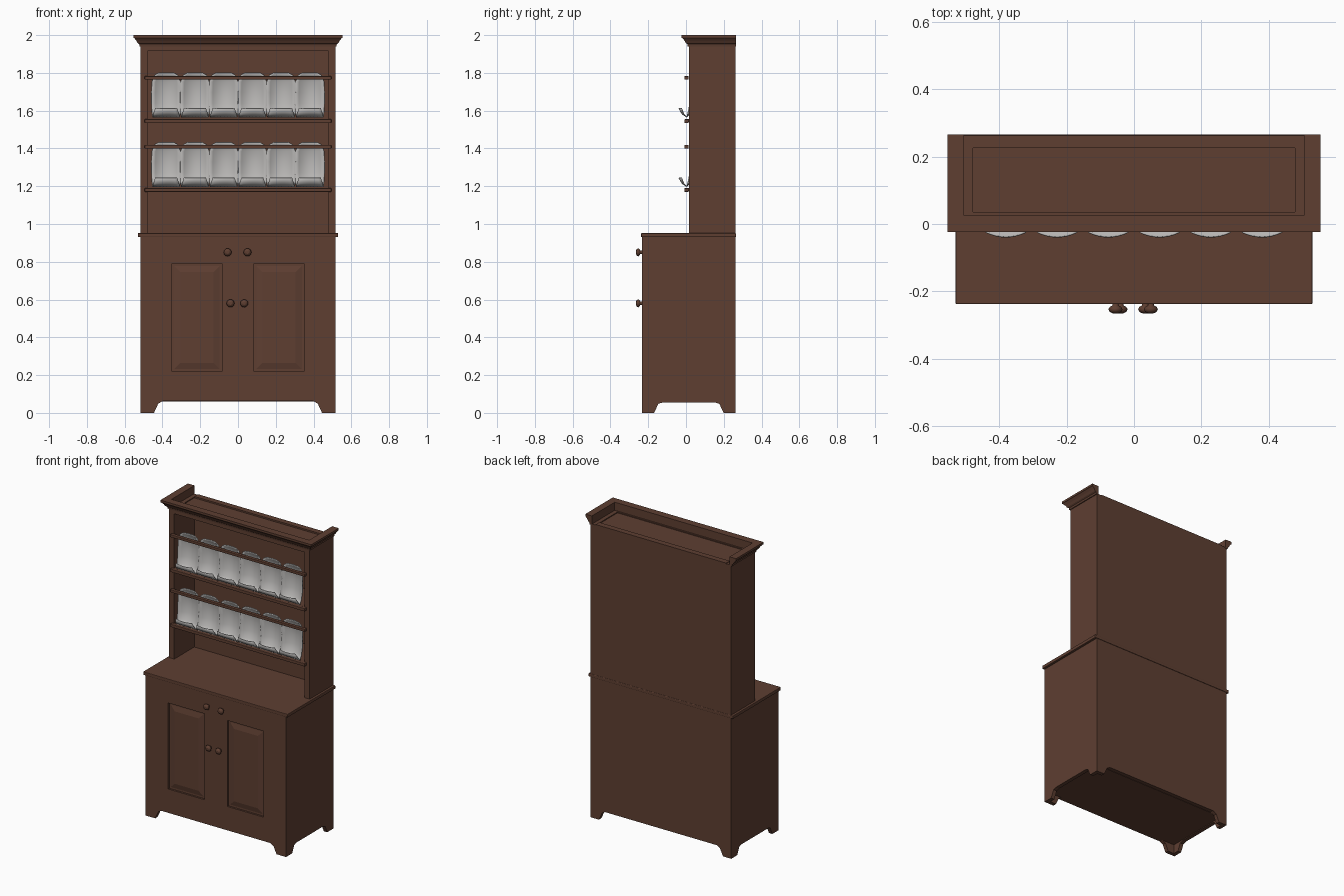
import bpy, bmesh, math
from mathutils import Vector

if "Cube" in bpy.data.objects:
    bpy.data.objects.remove(bpy.data.objects["Cube"])

def material(name, col):
    m = bpy.data.materials.new(name)
    m.diffuse_color = (*col, 1)
    m.use_nodes = True
    m.node_tree.nodes["Principled BSDF"].inputs["Base Color"].default_value = m.diffuse_color
    return m

WOOD = material("brown wood", (0.112, 0.049, 0.031))
CHINA = material("grey china", (0.47, 0.46, 0.45))

def finish(name, bm, mat):
    bmesh.ops.recalc_face_normals(bm, faces=bm.faces[:])
    me = bpy.data.meshes.new(name)
    bm.to_mesh(me)
    bm.free()
    me.materials.append(mat)
    ob = bpy.data.objects.new(name, me)
    bpy.context.collection.objects.link(ob)
    return ob

def box(name, x0, x1, y0, y1, z0, z1, bevel=0):
    bm = bmesh.new()
    bmesh.ops.create_cube(bm, size=1)
    for v in bm.verts:
        v.co = ((x0 + x1) / 2 + v.co.x * (x1 - x0), (y0 + y1) / 2 + v.co.y * (y1 - y0),
                (z0 + z1) / 2 + v.co.z * (z1 - z0))
    if bevel:
        bmesh.ops.bevel(bm, geom=bm.edges[:], offset=bevel, segments=2, affect='EDGES', profile=0.5)
    return finish(name, bm, WOOD)

def board(name, pts, to3d, thickness):
    """Flat outline in 2D, mapped to 3D and extruded."""
    bm = bmesh.new()
    f = bm.faces.new([bm.verts.new(to3d(*p)) for p in pts])
    r = bmesh.ops.extrude_face_region(bm, geom=[f])
    vs = [g for g in r['geom'] if isinstance(g, bmesh.types.BMVert)]
    bmesh.ops.translate(bm, verts=vs, vec=thickness)
    return finish(name, bm, WOOD)

def footed(a, b, top, foot, arch):
    """Outline of a board with bracket feet at both ends."""
    left = [(foot, 0), (foot + 0.012, 0.025), (foot + 0.022, 0.048), (foot + 0.045, arch)]
    return ([(a, top), (a, 0)] + [(a + u, z) for u, z in left]
            + [(b - u, z) for u, z in reversed(left)] + [(b, 0), (b, top)])

# Lower cabinet: front, back and sides with bracket feet
W, FY, BY = 0.515, -0.232, 0.262
board("front_base", footed(-W, W, 0.22, 0.07, 0.062), lambda u, z: (u, FY, z), Vector((0, 0.025, 0)))
board("cabinet_back", footed(-W, W, 0.935, 0.06, 0.062), lambda u, z: (u, BY, z), Vector((0, -0.025, 0)))
for s, n in ((-1, "left"), (1, "right")):
    board(n + "_cabinet_side", footed(FY + 0.001, BY - 0.001, 0.935, 0.062, 0.055),
          lambda u, z: (s * W, u, z), Vector((-s * 0.025, 0, 0)))
    # Door frame and raised door panel
    box(n + "_front_stile", *sorted((s * 0.35, s * W)), FY, FY + 0.025, 0.22, 0.935)
    bm = bmesh.new()
    rings = []
    for inset, y in ((0, FY + 0.012), (0.012, FY + 0.012), (0.045, FY + 0.004)):
        a, b, lo, hi = s * (0.085 + inset), s * (0.35 - inset), 0.22 + inset, 0.79 - inset
        rings.append([bm.verts.new(p) for p in ((a, y, lo), (b, y, lo), (b, y, hi), (a, y, hi))])
    for r, q in zip(rings, rings[1:]):
        for i in range(4):
            bm.faces.new((r[i], r[(i + 1) % 4], q[(i + 1) % 4], q[i]))
    bm.faces.new(rings[-1])
    bm.faces.new(rings[0][::-1])
    finish(n + "_door_panel", bm, WOOD)
box("door_centre_stile", -0.085, 0.085, FY, FY + 0.025, 0.22, 0.79)
box("front_top_rail", -0.35, 0.35, FY, FY + 0.025, 0.79, 0.935)
box("cabinet_floor", -0.49, 0.49, -0.207, 0.237, 0.06, 0.075)
box("counter_top", -0.53, 0.53, -0.238, 0.265, 0.93, 0.952, 0.004)

# Turned knobs
def knob(name, x, z):
    prof = [(0.009, 0), (0.009, 0.010), (0.017, 0.014), (0.021, 0.021), (0.017, 0.029), (0.008, 0.033)]
    bm = bmesh.new()
    n = 12
    rings = [[bm.verts.new((x + r * math.cos(2 * math.pi * i / n), FY - d,
                            z + r * math.sin(2 * math.pi * i / n))) for i in range(n)] for r, d in prof]
    for r, q in zip(rings, rings[1:]):
        for i in range(n):
            bm.faces.new((r[i], r[(i + 1) % n], q[(i + 1) % n], q[i])).smooth = True
    bm.faces.new(rings[-1])
    bm.faces.new(rings[0])
    finish(name, bm, WOOD)

for i, (x, z) in enumerate(((-0.055, 0.85), (0.05, 0.85), (-0.04, 0.58), (0.033, 0.58))):
    knob("knob_%d" % (i + 1), x, z)

# Upper rack: sides, back, top, shelves and plate rails
for s, n in ((-1, "left"), (1, "right")):
    box(n + "_rack_side", *sorted((s * 0.478, s * 0.515)), 0.015, 0.263, 0.95, 1.946)
box("rack_back", -0.478, 0.478, 0.225, 0.263, 0.95, 1.95)
box("rack_top", -0.478, 0.478, 0.03, 0.225, 1.925, 1.94)
box("rack_top_rail", -0.478, 0.478, 0.015, 0.035, 1.915, 1.946)
for i, z in enumerate((1.175, 1.54)):
    box("shelf_%d" % (i + 1), -0.478, 0.478, 0.012, 0.225, z, z + 0.015)
    box("shelf_lip_%d" % (i + 1), -0.494, 0.494, -0.008, 0.0145, z - 0.005, z + 0.015, 0.003)
    box("plate_rail_%d" % (i + 1), -0.494, 0.494, -0.008, 0.0145, z + 0.225, z + 0.243, 0.003)

# Mitred cornice around front and sides
bm = bmesh.new()
prof = [(-0.01, 1.94), (0.006, 1.94), (0.008, 1.952), (0.016, 1.958), (0.024, 1.972),
        (0.034, 1.984), (0.038, 1.986), (0.038, 2.0), (-0.01, 2.0)]
path = [[bm.verts.new(p) for p in ((-0.515 - o, 0.265, z), (-0.515 - o, 0.015 - o, z),
                                   (0.515 + o, 0.015 - o, z), (0.515 + o, 0.265, z))] for o, z in prof]
for i, r in enumerate(path):
    q = path[(i + 1) % len(path)]
    for k in range(3):
        bm.faces.new((r[k], r[k + 1], q[k + 1], q[k]))
for k in (0, 3):
    bm.faces.new([r[k] for r in path])
finish("cornice", bm, WOOD)

# Curved plates: rows of (depth, height, half width, side bend)
rows = [(0.035, 0.252, 0.04, -0.006), (0.044, 0.24, 0.062, -0.015), (0.055, 0.205, 0.076, -0.03),
        (0.058, 0.15, 0.078, -0.035), (0.05, 0.09, 0.078, -0.03), (0.032, 0.045, 0.076, -0.02),
        (0.004, 0.018, 0.072, 0.0), (-0.02, 0.035, 0.068, 0.008), (-0.038, 0.065, 0.058, 0.014)]
def plate(name, x, z):
    bm = bmesh.new()
    grid = [[bm.verts.new((x + hw * u / 4, y + bend * (u / 4) ** 2, z + h)) for u in range(-4, 5)]
            for y, h, hw, bend in rows]
    for r, q in zip(grid, grid[1:]):
        for k in range(8):
            bm.faces.new((r[k], r[k + 1], q[k + 1], q[k])).smooth = True
    ob = finish(name, bm, CHINA)
    mod = ob.modifiers.new("thickness", 'SOLIDIFY')
    mod.thickness = 0.005
    mod.offset = 0

for row, z in enumerate((1.18, 1.548)):
    for i in range(6):
        plate("plate_%d_%d" % (row + 1, i + 1), (i - 2.5) * 0.152, z)
